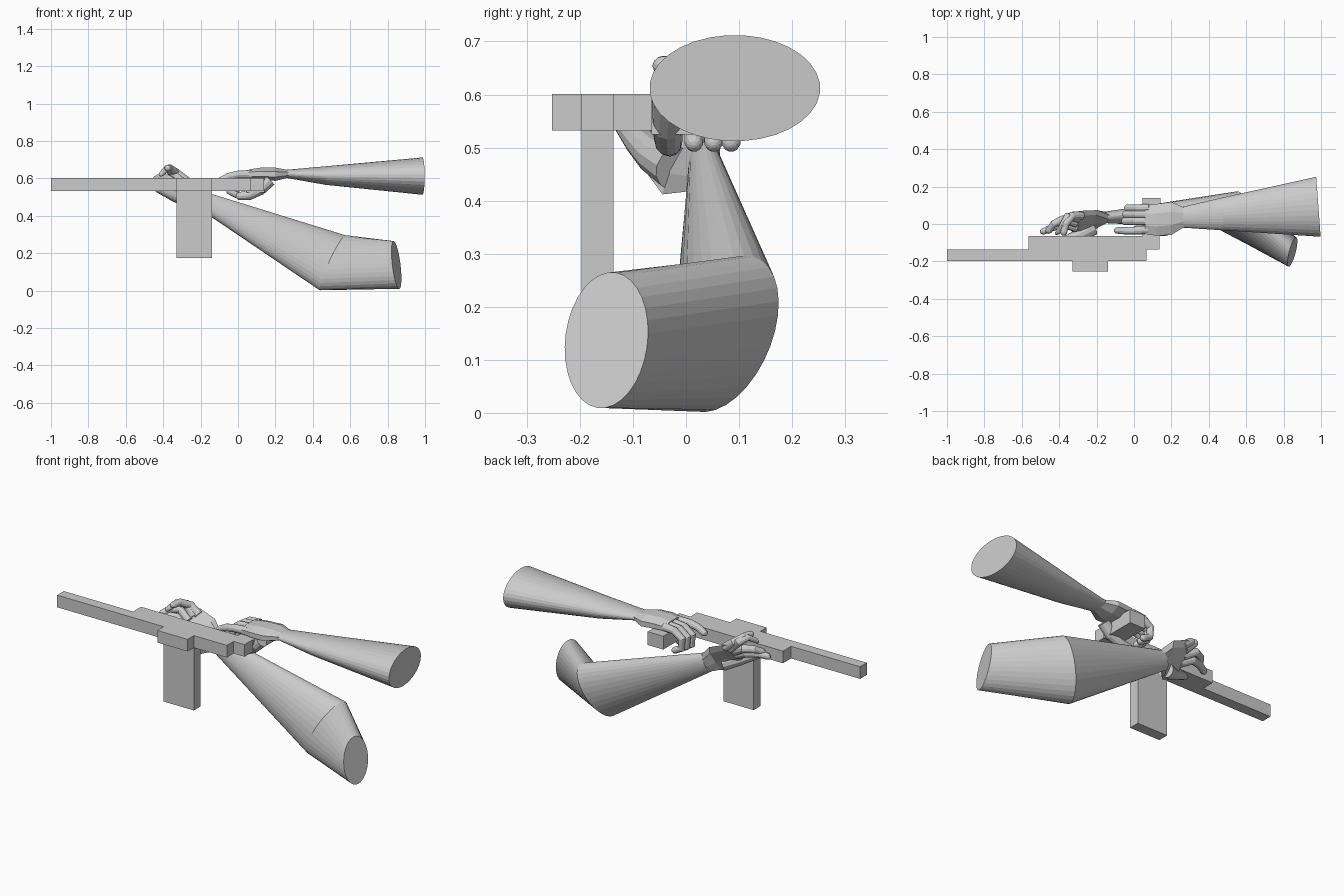
import bpy, bmesh
from math import sin, cos, pi
from mathutils import Vector as V

if "Cube" in bpy.data.objects:
    bpy.data.objects.remove(bpy.data.objects["Cube"])


def to_object(name, bm):
    bmesh.ops.recalc_face_normals(bm, faces=bm.faces)
    me = bpy.data.meshes.new(name)
    bm.to_mesh(me)
    bm.free()
    ob = bpy.data.objects.new(name, me)
    bpy.context.collection.objects.link(ob)
    return ob


def box(name, x0, x1, y0, y1, z0, z1):
    bm = bmesh.new()
    bmesh.ops.create_cube(bm, size=1)
    for v in bm.verts:
        v.co = V((x0 + (v.co.x + .5) * (x1 - x0), y0 + (v.co.y + .5) * (y1 - y0),
                  z0 + (v.co.z + .5) * (z1 - z0)))
    return to_object(name, bm)


def loft(name, sections, n=32):
    """Skin elliptical rings, each given as (centre, half axis, half axis)."""
    bm = bmesh.new()
    rings = []
    for c, u, w in sections:
        rings.append([bm.verts.new(V(c) + V(u) * cos(2 * pi * (i + .5) / n) + V(w) * sin(2 * pi * (i + .5) / n))
                      for i in range(n)])
    for a, b in zip(rings, rings[1:]):
        for i in range(n):
            j = (i + 1) % n
            bm.faces.new((a[i], a[j], b[j], b[i]))
    bm.faces.new(rings[0])
    bm.faces.new(rings[-1])
    return to_object(name, bm)


def finger(name, pts, r0, r1):
    """Tapered jointed tube with a domed tip."""
    p = [V(q) for q in pts]
    k = len(p) - 1
    side = (p[1] - p[0]).cross(p[2] - p[1]).normalized()
    end = (p[-1] - p[-2]).normalized()
    secs = []
    for i, q in enumerate(p):
        t = ((q - p[max(i - 1, 0)]).normalized() + (p[min(i + 1, k)] - q).normalized()).normalized()
        r = r0 + (r1 - r0) * i / k
        secs.append((q, side * r, t.cross(side) * r))
    w = end.cross(side)
    for a in (.5, 1.0, 1.4):
        secs.append((p[-1] + end * r1 * sin(a), side * r1 * cos(a), w * r1 * cos(a)))
    return loft(name, secs, 12)


# Gun lying on its side: stepped body, magazine down, grip to the back
Z0, Z1 = .532, .601
box("gun_barrel", -1, .068, -.197, -.137, Z0, Z1)
box("gun_body", -.565, .137, -.137, -.065, Z0, Z1)
box("magazine_housing", -.33, -.14, -.253, -.197, Z0, Z1)
box("magazine", -.33, -.14, -.197, -.137, .175, Z0)
box("gun_grip", .045, .143, -.065, .14, .525, Z1)

# Rear arm and palm
loft("rear_forearm", [((.26, .036, .624), (0, .056, 0), (0, 0, .022)),
                      ((.47, .053, .615), (-.005, .087, 0), (0, 0, .05)),
                      ((.986, .092, .612), (-.012, .161, 0), (0, 0, .1))])
loft("rear_palm", [((.27, .036, .624), (0, .056, 0), (0, 0, .022)),
                   ((.20, .03, .622), (0, .095, 0), (0, 0, .038)),
                   ((.12, .022, .624), (0, .092, 0), (0, 0, .036)),
                   ((.06, .025, .622), (0, .085, 0), (0, 0, .028))], 8)

# Rear fingers: three curled round the grip, one pointing forward
for i, (y, d) in enumerate([(.085, .01), (.052, 0), (.015, -.005)]):
    finger(f"rear_finger_{i}", [(.08, y, .625), (.005 + d, y, .62), (-.045 + d, y, .585),
                                (-.04 + d, y, .53), (.0 + d, y, .51)], .022, .018)
finger("rear_index_finger", [(.08, -.03, .622), (.0, -.036, .62), (-.05, -.036, .61), (-.09, -.034, .59)],
       .023, .018)
finger("rear_thumb", [(.17, -.03, .59), (.12, -.035, .54), (.06, -.033, .51), (.01, -.03, .505)], .034, .022)

# Front arm: bent at the elbow
loft("front_arm", [((.847, -.15, .137), (.022, .078, 0), (-.015, .01, .128)),
                   ((.505, .073, .149), (.03, .098, .02), (.065, .027, .146)),
                   ((-.16, .035, .468), (0, .03, 0), (.022, 0, .048))])
# Front palm, cupped behind and below the gun
loft("front_palm", [((-.15, .035, .464), (0, .03, 0), (.022, 0, .048)),
                    ((-.21, .015, .495), (.01, .034, .012), (.01, .05, .085)),
                    ((-.28, .0, .53), (.01, .034, .012), (-.01, .062, .085)),
                    ((-.33, .005, .555), (.01, .026, .01), (-.01, .05, .065))], 8)

# Front fingers and thumb
front = [[(-.31, -.02, .53), (-.38, .0, .565), (-.44, -.02, .57), (-.485, -.04, .56)],
         [(-.31, .005, .56), (-.38, .025, .60), (-.43, .0, .60), (-.455, -.035, .58)],
         [(-.30, .03, .58), (-.355, .04, .635), (-.38, -.01, .652), (-.405, -.045, .628)],
         [(-.28, .045, .59), (-.33, .045, .63), (-.365, .0, .655), (-.375, -.045, .655)]]
for i, pts in enumerate(front):
    finger(f"front_finger_{i}", pts, .024, .018)
finger("front_thumb", [(-.22, -.02, .46), (-.29, -.06, .485), (-.36, -.09, .515), (-.425, -.115, .545)], .042, .022)
